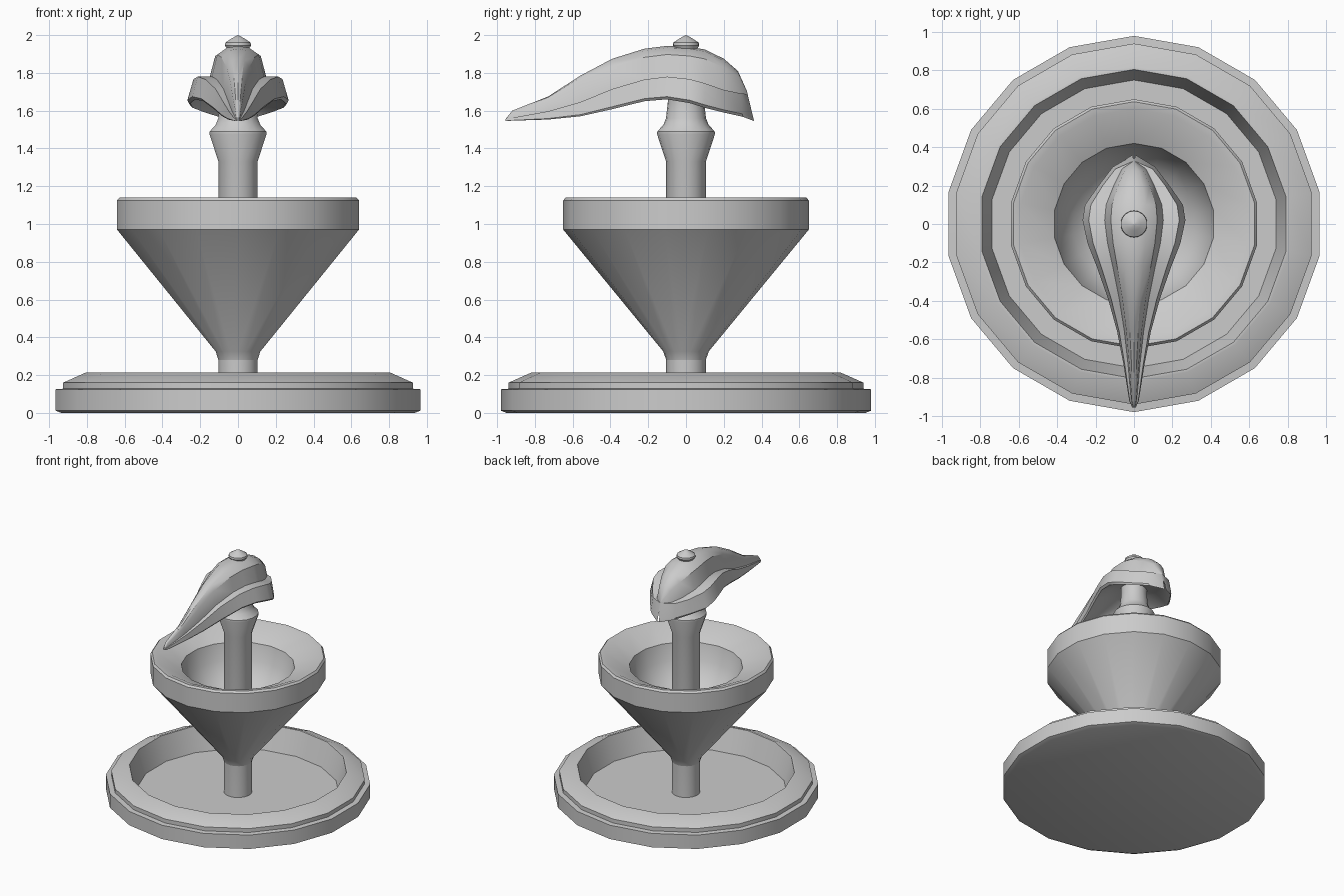
import bpy, bmesh, math

if "Cube" in bpy.data.objects:
    bpy.data.objects.remove(bpy.data.objects["Cube"], do_unlink=True)

COLOR = (0.6, 0.6, 0.6, 1.0)
stone = bpy.data.materials.new("grey_stone")
stone.use_nodes = True
stone.diffuse_color = COLOR
stone.node_tree.nodes["Principled BSDF"].inputs["Base Color"].default_value = COLOR


def loft(name, rings):
    """Skin a list of closed rings, cap both ends and smooth by angle."""
    bm = bmesh.new()
    loops = [[bm.verts.new(p) for p in ring] for ring in rings]
    n = len(loops[0])
    for a, b in zip(loops, loops[1:]):
        for i in range(n):
            j = (i + 1) % n
            bm.faces.new((a[i], a[j], b[j], b[i]))
    bm.faces.new(loops[0][::-1])
    bm.faces.new(loops[-1])
    bmesh.ops.remove_doubles(bm, verts=bm.verts, dist=0.0005)
    bmesh.ops.recalc_face_normals(bm, faces=bm.faces)
    mesh = bpy.data.meshes.new(name)
    bm.to_mesh(mesh)
    bm.free()
    mesh.materials.append(stone)
    obj = bpy.data.objects.new(name, mesh)
    bpy.context.collection.objects.link(obj)
    bpy.ops.object.select_all(action='DESELECT')
    obj.select_set(True)
    bpy.context.view_layer.objects.active = obj
    bpy.ops.object.shade_smooth_by_angle(angle=math.radians(32))
    return obj


def lathe(name, profile, sides=18):
    """Turn (radius, z) points around the z axis, one corner facing the back."""
    angles = [math.pi / 2 + 2 * math.pi * i / sides for i in range(sides)]
    return loft(name, [[(r * math.cos(a), r * math.sin(a), z) for a in angles]
                       for r, z in profile])


# Round basin with a stepped, sloping rim
lathe("base_basin", [(0.95, 0.0), (0.98, 0.012), (0.98, 0.125), (0.94, 0.128),
                     (0.94, 0.16), (0.82, 0.213), (0.805, 0.213),
                     (0.75, 0.025)])

# Conical bowl with a sunken round hollow
lathe("upper_bowl", [(0.105, 0.28), (0.12, 0.325), (0.65, 0.97), (0.65, 1.125),
                     (0.637, 1.14), (0.60, 1.135), (0.42, 1.05), (0.39, 0.92),
                     (0.32, 0.80), (0.21, 0.72), (0.09, 0.69)])

# Column with a swollen collar
lathe("column", [(0.105, 0.02), (0.105, 1.33), (0.153, 1.475), (0.152, 1.49),
                 (0.12, 1.525), (0.106, 1.56), (0.096, 1.65), (0.096, 1.76)])

# Pointed knob on the crown
lathe("finial", [(0.05, 1.90), (0.055, 1.92), (0.07, 1.945), (0.068, 1.96),
                 (0.035, 1.982), (0.002, 2.0)])

# Beak-shaped spout: y, ridge z, flange z, lower edge z, half width, tilt
SECTIONS = [
    (-0.955, 1.556, 1.550, 1.545, 0.010, 0.0),
    (-0.92, 1.60, 1.562, 1.547, 0.025, 0.0),
    (-0.73, 1.675, 1.597, 1.553, 0.055, 0.0),
    (-0.56, 1.785, 1.645, 1.570, 0.088, 0.0),
    (-0.39, 1.875, 1.715, 1.608, 0.135, 0.0),
    (-0.22, 1.928, 1.765, 1.650, 0.195, 0.0),
    (-0.10, 1.943, 1.78, 1.660, 0.242, 0.0),
    (0.02, 1.937, 1.767, 1.640, 0.268, 0.0),
    (0.10, 1.924, 1.745, 1.615, 0.255, 0.0),
    (0.20, 1.875, 1.71, 1.590, 0.185, 0.0),
    (0.275, 1.81, 1.692, 1.568, 0.110, 0.1),
    (0.322, 1.705, 1.688, 1.545, 0.008, 0.24),
]


def spout_ring(y, top, mid, low, w, tilt):
    # Half section from the ridge, over the flange, to the hollow underside
    half = [(0.0, top), (0.24 * w, top - 0.06 * (top - mid)),
            (0.45 * w, top - 0.28 * (top - mid)), (0.57 * w, mid),
            (0.88 * w, mid), (w, low + 0.12 * (mid - low)), (0.94 * w, low),
            (0.5 * w, low + 0.45 * (mid - low)), (0.0, low + 0.6 * (mid - low))]
    both = half + [(-x, z) for x, z in half[-2:0:-1]]
    return [(x, y + tilt * (top - z), z) for x, z in both]


loft("spout", [spout_ring(*s) for s in SECTIONS])
